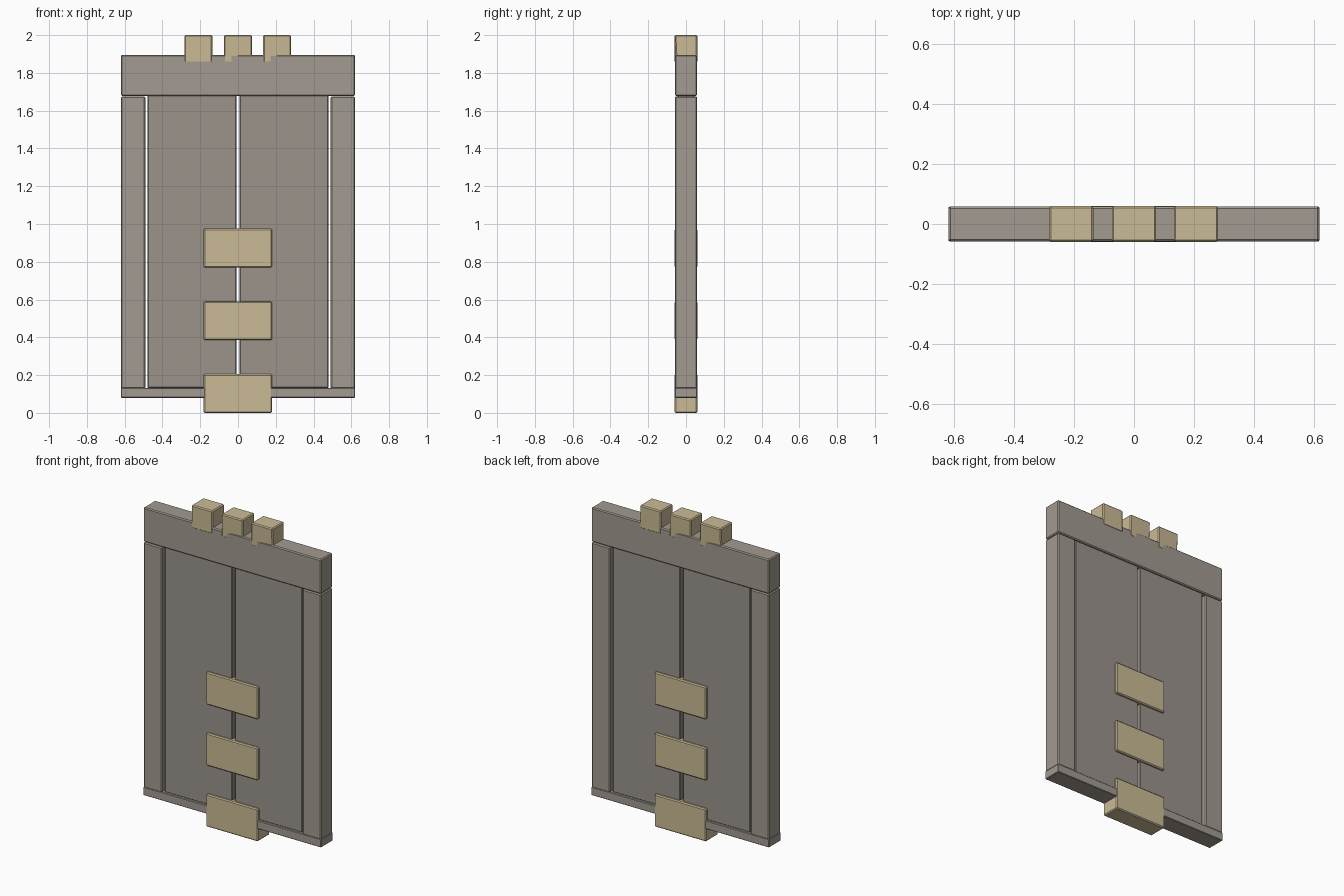
import bpy
import bmesh

if "Cube" in bpy.data.objects:
    bpy.data.objects.remove(bpy.data.objects["Cube"])


def material(name, colour):
    m = bpy.data.materials.new(name)
    m.diffuse_color = (*colour, 1)
    m.use_nodes = True
    m.node_tree.nodes["Principled BSDF"].inputs["Base Color"].default_value = m.diffuse_color
    return m


STONE = material("weathered_wood", (0.36, 0.325, 0.285))
PANEL = material("panel_wood", (0.325, 0.295, 0.26))
TAN = material("pale_wood", (0.60, 0.50, 0.305))


def box(name, x, y, z, mat, bevel=0.006, nudges=()):
    """Chamfered box from (min, max) ranges; nudges pull in bottom corners (sx, sy)."""
    bm = bmesh.new()
    bmesh.ops.create_cube(bm, size=1)
    for v in bm.verts:
        corner = (1 if v.co.x > 0 else -1, 1 if v.co.y > 0 else -1)
        low = v.co.z < 0
        v.co = [r[0] + (c + 0.5) * (r[1] - r[0]) for r, c in zip((x, y, z), v.co)]
        if low and corner in nudges:
            v.co.y -= corner[1] * 0.008
    bmesh.ops.bevel(bm, geom=bm.edges[:], offset=bevel, segments=1, affect='EDGES')
    mesh = bpy.data.meshes.new(name)
    bm.to_mesh(mesh)
    bm.free()
    mesh.materials.append(mat)
    ob = bpy.data.objects.new(name, mesh)
    bpy.context.collection.objects.link(ob)
    return ob


FULL = (-0.058, 0.058)

# Frame: lintel and sill
box("lintel", (-0.62, 0.62), FULL, (1.678, 1.895), STONE)
box("sill", (-0.62, 0.62), FULL, (0.08, 0.133), STONE, 0.003)

# Posts and recessed door panels, left and right
for side, s in (("left", -1), ("right", 1)):
    box(side + "_post", sorted((s * 0.491, s * 0.619)), FULL, (0.128, 1.676), STONE)
    box(side + "_panel", sorted((s * 0.009, s * 0.479)), (-0.045, 0.045),
        (0.132, 1.682), PANEL, 0.004)

# Cross blocks running through the middle of the door
for i, z in enumerate((0.0, 0.385, 0.77)):
    box(f"cross_block_{i + 1}", (-0.182, 0.18), (-0.06, 0.06), (z, z + 0.205), TAN)

# Three blocks notched over the lintel
for i, (x, n) in enumerate(((-0.21, [(-1, 1)]), (0.0, [(1, -1), (-1, 1)]), (0.207, [(1, -1)]))):
    box(f"top_block_{i + 1}", (x - 0.074, x + 0.074), (-0.06, 0.06), (1.855, 2.0), TAN, 0.006, n)
